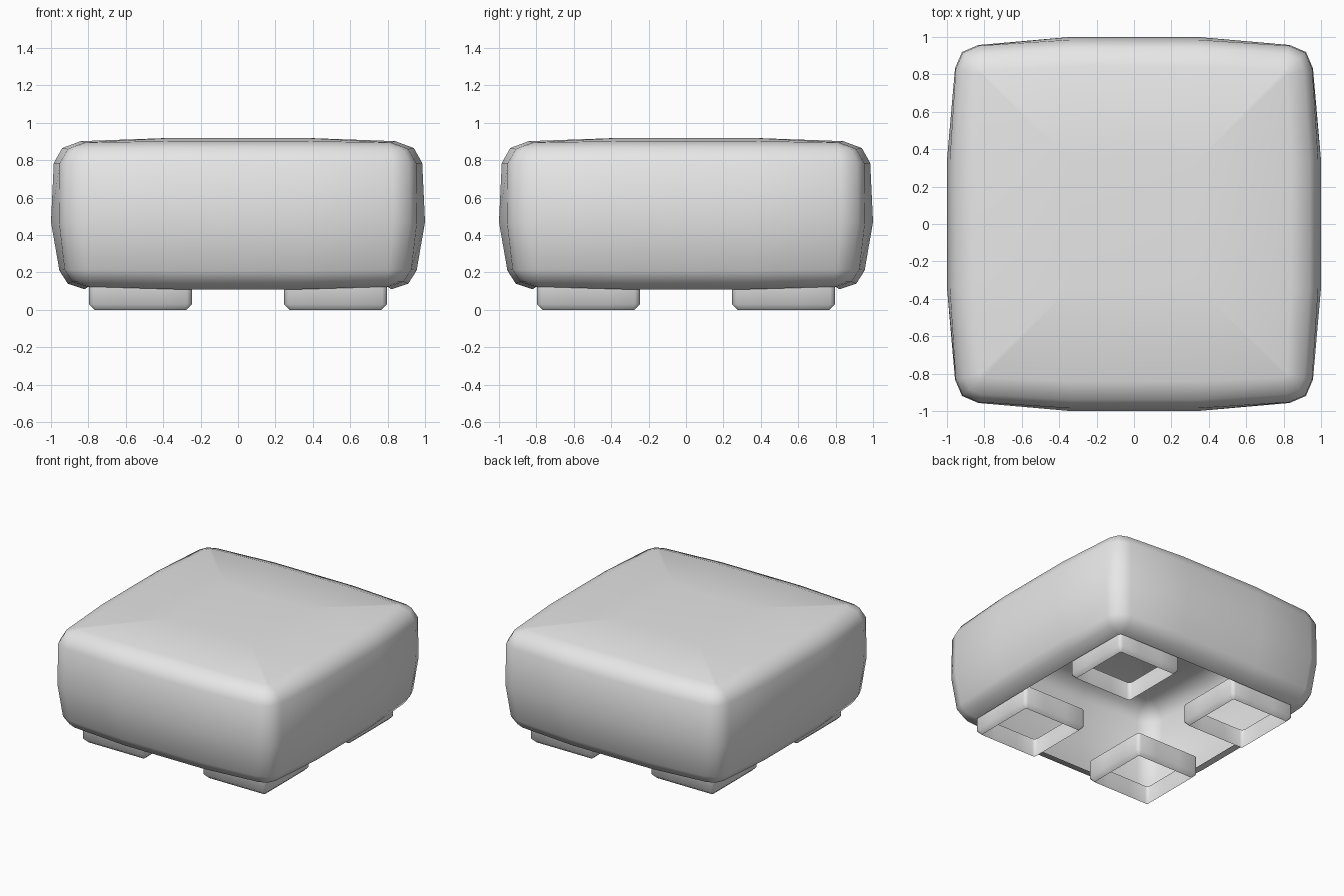
import bpy, bmesh

cube = bpy.data.objects.get("Cube")
if cube:
    bpy.data.objects.remove(cube, do_unlink=True)

grey = bpy.data.materials.new("light_grey")
grey.use_nodes = True
grey.diffuse_color = (0.8, 0.8, 0.8, 1)
grey.node_tree.nodes["Principled BSDF"].inputs["Base Color"].default_value = (0.8, 0.8, 0.8, 1)


def ring_points(mid, corner, radius, half_flat):
    """Bulged square outline: a flat middle and a two-step rounded corner per side."""
    k = radius * 0.3
    side = [(mid, -half_flat), (mid, half_flat), (corner, corner - radius),
            (corner - k, corner - k), (corner - radius, corner)]
    points = []
    for _ in range(4):
        points += side
        side = [(-y, x) for x, y in side]
    return points


def loft(name, levels, half_flat, centre=(0, 0), cap=False):
    """Skin a stack of outlines: (middle z, corner z, middle, corner, radius)."""
    bm = bmesh.new()
    rings = []
    for z_mid, z_corner, mid, corner, radius in levels:
        pts = ring_points(mid, corner, radius, half_flat)
        rings.append([bm.verts.new((x + centre[0], y + centre[1],
                                    z_mid if i % 5 < 2 else z_corner))
                      for i, (x, y) in enumerate(pts)])
    for low, high in zip(rings, rings[1:]):
        n = len(low)
        for i in range(n):
            j = (i + 1) % n
            bm.faces.new((low[i], low[j], high[j], high[i]))
    if cap:
        bm.faces.new(rings[-1])
    bmesh.ops.remove_doubles(bm, verts=bm.verts[:], dist=0.0005)
    mesh = bpy.data.meshes.new(name)
    bm.to_mesh(mesh)
    bm.free()
    mesh.materials.append(grey)
    mesh.shade_smooth()
    obj = bpy.data.objects.new(name, mesh)
    bpy.context.collection.objects.link(obj)
    return obj


# Puffed cushion shell, open underneath, curling in to a lip
FLAT = 0.34
loft("cushion_body", [
    (0.11, 0.123, 0.82, 0.80, 0.02),
    (0.14, 0.15, 0.91, 0.885, 0.09),
    (0.21, 0.215, 0.955, 0.927, 0.12),
    (0.47, 0.47, 1.0, 0.957, 0.125),
    (0.785, 0.785, 0.985, 0.953, 0.125),
    (0.865, 0.86, 0.94, 0.91, 0.09),
    (0.902, 0.895, 0.84, 0.82, 0.02),
    (0.92, 0.92, FLAT, FLAT, 0.0),
], FLAT, cap=True)

# Four hollow square feet with a chamfered lower rim
for x_name, sx in (("left", 1), ("right", -1)):
    for y_name, sy in (("front", -1), ("back", 1)):
        loft(f"{y_name}_{x_name}_foot", [
            (0.0, 0.0, 0.245, 0.245, 0.01),
            (0.03, 0.03, 0.275, 0.275, 0.025),
            (0.165, 0.165, 0.275, 0.275, 0.025),
        ], 0.1, centre=(0.522 * sx, 0.522 * sy))
